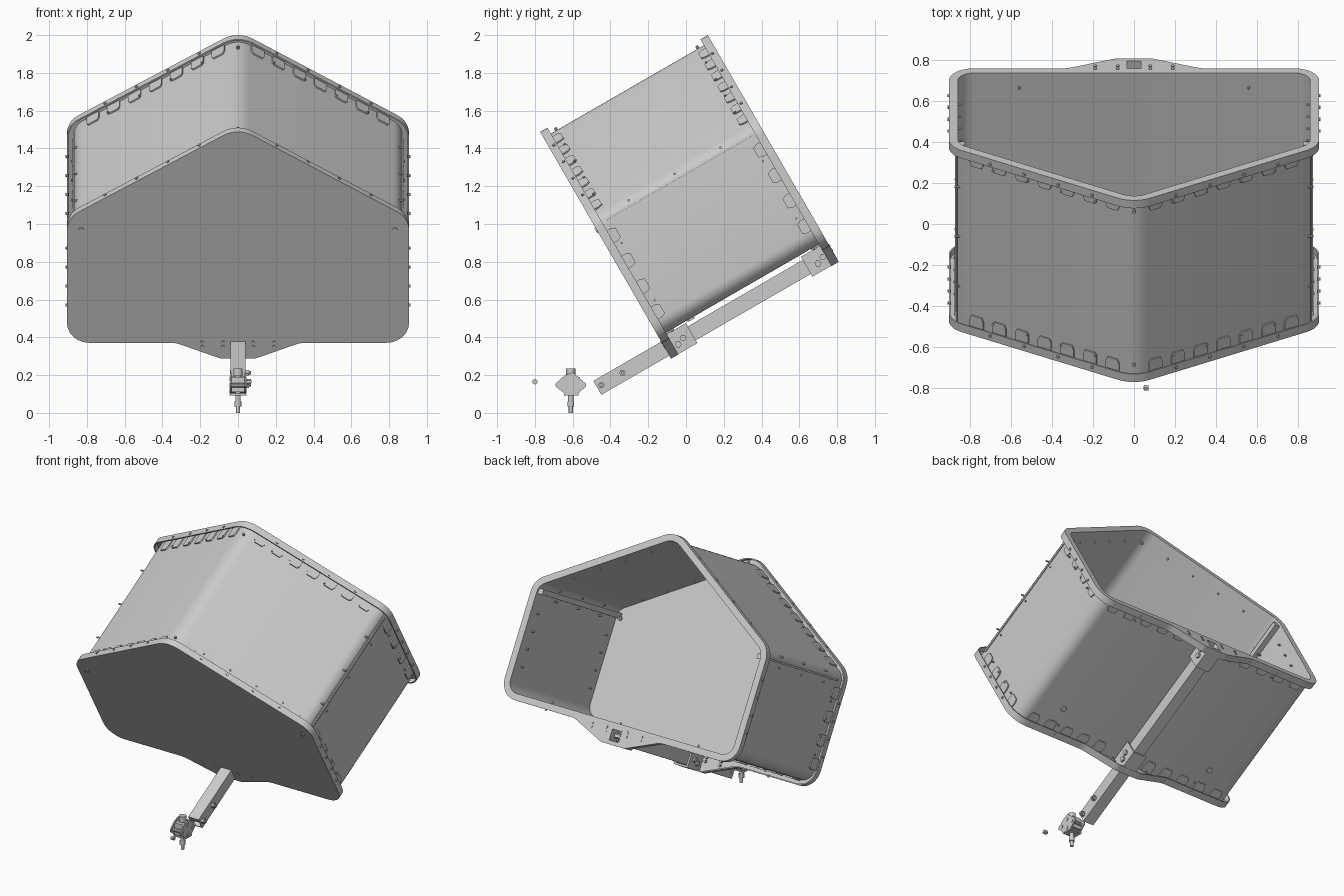
import bpy, bmesh, math
from mathutils import Vector, Matrix

if "Cube" in bpy.data.objects:
    bpy.data.objects.remove(bpy.data.objects["Cube"])

TILT = math.radians(30)
S0, S1 = 0.075, 1.10          # front and back face along the tilted axis
# outline (x, height, corner radius), right half from the ridge downwards
BODY = [(0, 1.70, .15), (.905, 1.148, .13), (.905, .385, .12)]
RIM = BODY + [(.33, .385, .15), (.09, .288, .06)]


def mirror(half):
    return half + [(-x, y, r) for x, y, r in reversed(half) if x > 0]


def offset(pts, d):
    """Move a clockwise polygon inward by d, keeping corner radii concentric."""
    out, n = [], len(pts)
    for i in range(n):
        a, p, b = (Vector(pts[k % n][:2]) for k in (i - 1, i, i + 1))
        u, v = (p - a).normalized(), (b - p).normalized()
        n1, n2 = Vector((u.y, -u.x)), Vector((v.y, -v.x))
        m = (n1 + n2) / (1 + n1.dot(n2))
        turn = u.x * v.y - u.y * v.x
        q = p + m * d
        out.append((q.x, q.y, max(.01, pts[i][2] + (d if turn > 0 else -d))))
    return out


def rounded(pts, seg=8):
    out, n = [], len(pts)
    for i in range(n):
        a, p, b = (Vector(pts[k % n][:2]) for k in (i - 1, i, i + 1))
        u, v = (a - p).normalized(), (b - p).normalized()
        half = u.angle(v) / 2
        r = pts[i][2]
        c = p + (u + v).normalized() * r / math.sin(half)
        e0 = (p + u * r / math.tan(half) - c).normalized()
        e1 = (p + v * r / math.tan(half) - c).normalized()
        out += [c + e0.slerp(e1, k / seg).normalized() * r for k in range(seg + 1)]
    return out


def smooth(ob, angle=35):
    bpy.ops.object.select_all(action='DESELECT')
    ob.select_set(True)
    bpy.context.view_layer.objects.active = ob
    bpy.ops.object.shade_smooth_by_angle(angle=math.radians(angle))


def prism(name, loops, s0, s1):
    """Filled outline(s), inner loops become holes, extruded along the axis."""
    cu = bpy.data.curves.new(name, 'CURVE')
    cu.dimensions, cu.fill_mode, cu.extrude = '2D', 'BOTH', (s1 - s0) / 2
    for loop in loops:
        sp = cu.splines.new('POLY')
        sp.points.add(len(loop) - 1)
        for pt, q in zip(sp.points, loop):
            pt.co = (q[0], q[1], 0, 1)
        sp.use_cyclic_u = True
    ob = bpy.data.objects.new(name, cu)
    bpy.context.collection.objects.link(ob)
    s = (s0 + s1) / 2
    ob.location = (0, s * math.cos(TILT), s * math.sin(TILT))
    ob.rotation_euler.x = TILT + math.pi / 2
    bpy.ops.object.select_all(action='DESELECT')
    ob.select_set(True)
    bpy.context.view_layer.objects.active = ob
    bpy.ops.object.convert(target='MESH')
    ob = bpy.context.view_layer.objects.active
    bm = bmesh.new()
    bm.from_mesh(ob.data)
    bmesh.ops.remove_doubles(bm, verts=bm.verts, dist=1e-5)
    bmesh.ops.recalc_face_normals(bm, faces=bm.faces)
    bm.to_mesh(ob.data)
    bm.free()
    smooth(ob)
    return ob


def box(bm, lo, hi):
    lo, hi = Vector(lo), Vector(hi)
    m = Matrix.Translation((lo + hi) / 2) @ Matrix.Diagonal((*(hi - lo), 1))
    bmesh.ops.create_cube(bm, size=1, matrix=m)


def cyl(bm, a, b, r, seg=10):
    a, b = Vector(a), Vector(b)
    m = Matrix.Translation((a + b) / 2) @ (b - a).to_track_quat('Z', 'Y').to_matrix().to_4x4()
    bmesh.ops.create_cone(bm, cap_ends=True, segments=seg, radius1=r, radius2=r,
                          depth=(b - a).length, matrix=m)


def finish(bm, name, tilt=True):
    bmesh.ops.recalc_face_normals(bm, faces=bm.faces)
    me = bpy.data.meshes.new(name)
    bm.to_mesh(me)
    bm.free()
    ob = bpy.data.objects.new(name, me)
    bpy.context.collection.objects.link(ob)
    ob.rotation_euler.x = TILT if tilt else 0
    smooth(ob)
    return ob


body, rim = mirror(BODY), mirror(RIM)
wall_out, wall_in = offset(body, .036), offset(body, .044)

# sheet shell, closed front plate, open back frame and their outer lips
prism("body_shell", [rounded(wall_out), rounded(wall_in)], S0 + .01, S1 - .005)
prism("front_plate", [rounded(rim)], S0, S0 + .012)
socket = [(-.034, .313), (.034, .313), (.034, .386), (-.034, .386)]
prism("back_frame", [rounded(rim), rounded(wall_in), socket], S1 - .012, S1)
for name, a, b in (("front_lip", S0, S0 + .045), ("back_lip", S1 - .045, S1)):
    prism(name, [rounded(rim), rounded(offset(rim, .008))], a, b)

# folded tabs and bolts around both frames
for name, base, sgn in (("front", S0 + .01, 1), ("back", S1 - .01, -1)):
    tabs, bolts = bmesh.new(), bmesh.new()
    n = len(body)
    for i in range(n):
        a, b = (Vector(wall_out[k % n][:2]) for k in (i, i + 1))
        d = (b - a).normalized()
        out = Vector((-d.y, d.x))
        length = (b - a).length - .24
        count = round(length / .135)
        for k in range(count + 1):
            c = a + d * (.12 + length * k / count)
            if abs(c.x) < .12 and c.y < .6:
                continue
            ring = []
            for h in (-.002, .008):
                for w, s in ((-.038, 0), (.038, 0), (.038, .06), (.028, .082), (-.028, .082), (-.038, .06)):
                    q = c + d * w + out * h
                    ring.append(tabs.verts.new((q.x, base + sgn * s, q.y)))
            tabs.faces.new(ring[:6])
            tabs.faces.new(ring[6:])
            for j in range(6):
                tabs.faces.new([ring[j], ring[(j + 1) % 6], ring[6 + (j + 1) % 6], ring[6 + j]])
        # bolts: radial through the lip, and through the shell
        for k in range(4):
            c = a + d * (.12 + length * (k + .5) / 4)
            if abs(c.x) < .33 and c.y < .6:
                continue
            s = base + sgn * .018
            p, q = c + out * .026, c + out * .043
            cyl(bolts, (p.x, s, p.y), (q.x, s, q.y), .008, 8)
            s = base + sgn * .07
            p, q = c - out * .025, c + out * .014
            cyl(bolts, (p.x, s, p.y), (q.x, s, q.y), .006, 8)
    # ridge bolt and the bolts either side of the beam
    s = base + sgn * .07
    cyl(bolts, (0, s, 1.60), (0, s, 1.655), .008, 8)
    for x in (-.19, -.08, .08, .19):
        for t in (.362, .388):
            cyl(bolts, (x, base - sgn * .014, t), (x, base + sgn * .02, t), .009, 8)
    finish(tabs, name + "_tabs")
    finish(bolts, name + "_bolts")

# large washers on the front plate, discs under the floor
bm = bmesh.new()
for x in (-1, 1):
    cyl(bm, (x * .83, S0 - .006, 1.075), (x * .83, S0 + .03, 1.075), .015, 16)
    cyl(bm, (x * .6, .27, .412), (x * .6, .27, .432), .02, 20)
finish(bm, "washers_and_floor_discs")

# long side seams: outer strip, inner bar, and seam screws
bm = bmesh.new()
for x in (-1, 1):
    box(bm, (min(x * .866, x * .874), .14, 1.083), (max(x * .866, x * .874), 1.05, 1.097))
    box(bm, (min(x * .825, x * .864), .09, 1.072), (max(x * .825, x * .864), 1.085, 1.108))
    for s in (.3, .58, .86):
        for t in (1.055, 1.125):
            cyl(bm, (x * .835, s, t), (x * .876, s, t), .006, 8)
finish(bm, "side_seams")

# hollow square drawbar
prism("drawbar", [[(-.04, .307), (.04, .307), (.04, .392), (-.04, .392)], socket], -.34, S1 + .001)

# brackets that clamp the drawbar, with cross bolts
bm = bmesh.new()
for a, b in ((S0 + .01, .237), (.94, S1 - .01)):
    for x in (-1, 1):
        box(bm, (x * .047 - .006, a, .29), (x * .047 + .006, b, .412))
    box(bm, (-.053, a, .29), (.053, b, .303))
    for s, t in ((a + .06, .335), (a + .10, .352)):
        cyl(bm, (-.066, s, t), (.066, s, t), .018, 6)
finish(bm, "drawbar_brackets")

bm = bmesh.new()
for s in (-.315, -.185):
    cyl(bm, (-.043, s, .352), (.058, s, .352), .017, 6)
    cyl(bm, (-.043, s, .352), (.068, s, .352), .009, 10)
finish(bm, "drawbar_bolts")

# hitch: cheek plates, core, vertical pin, side bolts
CHEEK = [(-.69, .155), (-.64, .20), (-.60, .215), (-.53, .155), (-.53, .14), (-.575, .10), (-.64, .10), (-.69, .14)]
bm = bmesh.new()
for x in (-.042, .034):
    r = [[bm.verts.new((x + w, y, z)) for y, z in CHEEK] for w in (0, .008)]
    bm.faces.new(r[0])
    bm.faces.new(r[1])
    for j in range(8):
        k = (j + 1) % 8
        bm.faces.new([r[0][j], r[0][k], r[1][k], r[1][j]])
box(bm, (-.035, -.65, .11), (.035, -.56, .19))
box(bm, (-.046, -.645, .092), (.046, -.57, .102))
finish(bm, "hitch_body", False)

bm = bmesh.new()
for z0, z1, r in ((0, .04, .011), (.035, .06, .018), (.06, .21, .014), (.195, .235, .024)):
    cyl(bm, (0, -.61, z0), (0, -.61, z1), r, 16)
finish(bm, "hitch_pin", False)

bm = bmesh.new()
for y, z in ((-.66, .147), (-.56, .147), (-.61, .18), (-.61, .118)):
    cyl(bm, (-.046, y, z), (.046, y, z), .012, 10)
finish(bm, "hitch_bolts", False)

# loose nut in front of the hitch
bm = bmesh.new()
cyl(bm, (.048, -.800, .165), (.070, -.800, .165), .015, 6)
cyl(bm, (.046, -.800, .165), (.072, -.800, .165), .008, 12)
finish(bm, "loose_nut", False)
